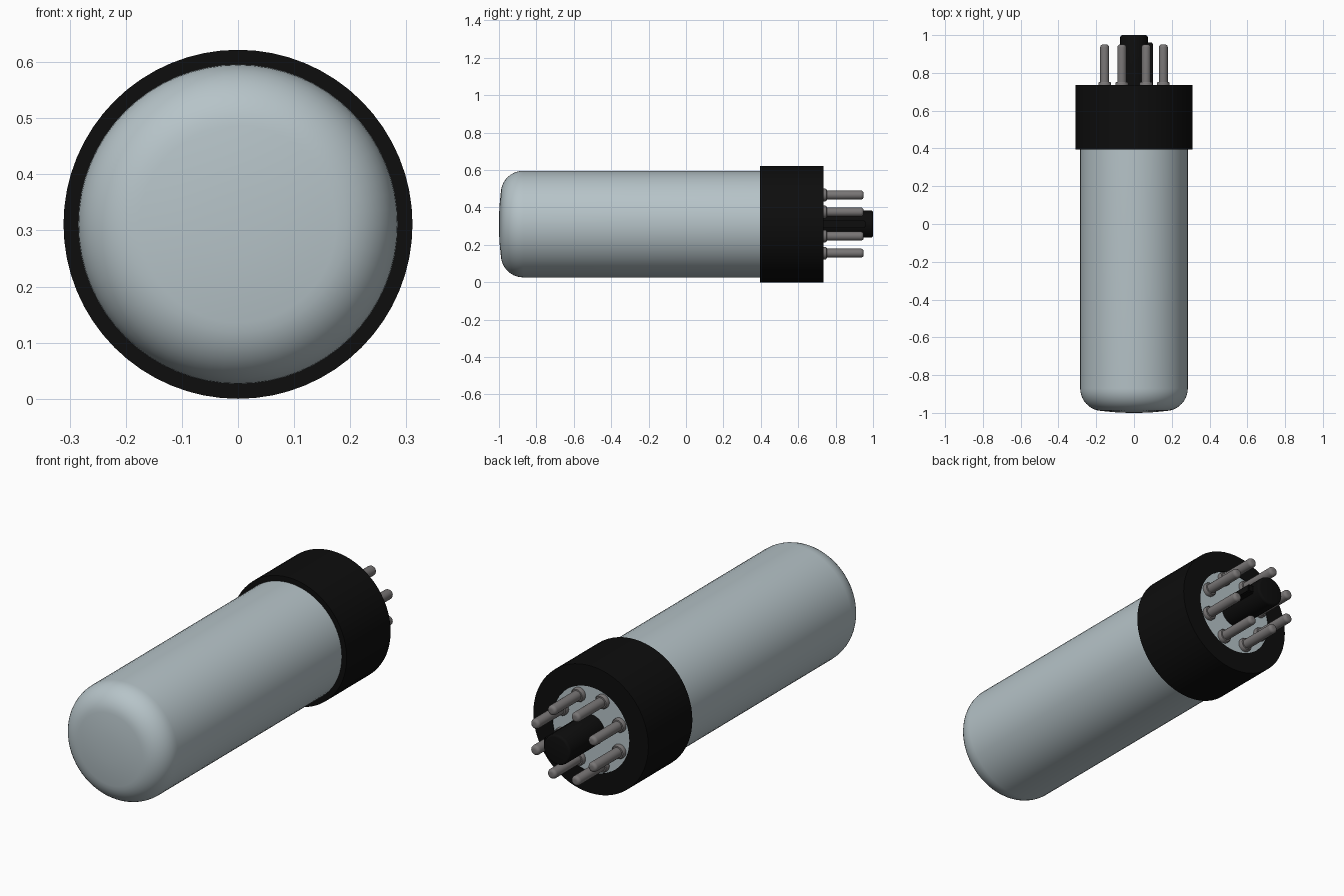
import bpy, bmesh, math
from mathutils import Matrix, Vector

cube = bpy.data.objects.get("Cube")
if cube:
    bpy.data.objects.remove(cube, do_unlink=True)

AXIS_Z = 0.311  # height of the tube's long axis


def material(name, rgb, rough):
    m = bpy.data.materials.new(name)
    m.use_nodes = True
    m.diffuse_color = (*rgb, 1)
    bsdf = m.node_tree.nodes["Principled BSDF"]
    bsdf.inputs["Base Color"].default_value = (*rgb, 1)
    bsdf.inputs["Roughness"].default_value = rough
    return m


glass_mat = material("pale_blue_grey_glass", (0.47, 0.55, 0.58), 0.3)
black_mat = material("black_plastic", (0.004, 0.004, 0.004), 0.5)
metal_mat = material("grey_metal", (0.19, 0.18, 0.18), 0.4)


def lathe(name, profile, mat, segments=64, x=0.0, z=0.0, closed=False):
    """Revolve (radius, y) points around an axis parallel to y."""
    bm = bmesh.new()
    verts = [bm.verts.new((r, y, 0)) for r, y in profile]
    pairs = list(zip(verts, verts[1:]))
    if closed:
        pairs.append((verts[-1], verts[0]))
    edges = [bm.edges.new(p) for p in pairs]
    bmesh.ops.spin(bm, geom=verts + edges, cent=(0, 0, 0), axis=(0, 1, 0),
                   angle=math.tau, steps=segments, use_duplicate=False)
    bmesh.ops.remove_doubles(bm, verts=bm.verts, dist=1e-5)
    bmesh.ops.dissolve_degenerate(bm, edges=bm.edges, dist=1e-6)
    bmesh.ops.recalc_face_normals(bm, faces=bm.faces)
    return finish(name, bm, mat, (x, 0, AXIS_Z + z))


def finish(name, bm, mat, location):
    mesh = bpy.data.meshes.new(name)
    bm.to_mesh(mesh)
    bm.free()
    mesh.materials.append(mat)
    obj = bpy.data.objects.new(name, mesh)
    obj.location = location
    bpy.context.collection.objects.link(obj)
    bpy.ops.object.select_all(action="DESELECT")
    obj.select_set(True)
    bpy.context.view_layer.objects.active = obj
    bpy.ops.object.shade_smooth_by_angle(angle=math.radians(35))
    return obj


def arc(r, y, radius, start, end, steps):
    """Points on a circular arc in the (radius, y) plane, angles in degrees."""
    angles = [math.radians(start + (end - start) * i / steps) for i in range(steps + 1)]
    return [(r + radius * math.cos(a), y + radius * math.sin(a)) for a in angles]


# Glass envelope: shallow dome, rounded shoulder, straight wall into the base
dome = [(0, -1.0), (0.06, -0.999), (0.11, -0.996)]
shoulder = arc(0.165, -0.87, 0.12, -85, 0, 10)
lathe("glass_envelope", dome + shoulder + [(0.285, 0.45)], glass_mat, 64)

# Base collar with an open middle, filled at the back by a pale disc
lathe("base_collar", [(0.28, 0.395), (0.311, 0.395), (0.311, 0.735),
                      (0.208, 0.735), (0.208, 0.70), (0.28, 0.70)],
      black_mat, 64, closed=True)
lathe("base_disc", [(0, 0.732), (0.209, 0.732), (0.209, 0.71), (0, 0.71)], glass_mat, 64)

# Central locating post with its side key
post_end = arc(0.062, 0.989, 0.011, 0, 90, 3)
lathe("locating_post", [(0, 0.72), (0.073, 0.72)] + post_end + [(0, 1.0)], black_mat, 32)

bm = bmesh.new()
bmesh.ops.create_cube(bm, size=1, matrix=Matrix.Translation((0.075, 0.84, 0))
                      @ Matrix.Diagonal((0.05, 0.24, 0.04, 1)))
bmesh.ops.bevel(bm, geom=bm.edges[:], offset=0.005, segments=2, affect="EDGES")
finish("post_key", bm, black_mat, (0, 0, AXIS_Z))

# Ring of eight pins, each with a flared foot and a rounded tip
foot = [(0, 0.725), (0.034, 0.725), (0.034, 0.745), (0.030, 0.752), (0.024, 0.753)]
tip = arc(0.009, 0.935, 0.015, 0, 90, 5)
for i in range(8):
    a = math.radians(22.5 + 45 * i)
    lathe(f"pin_{i + 1}", foot + tip + [(0, 0.95)], metal_mat, 20,
          x=0.168 * math.cos(a), z=0.168 * math.sin(a))
